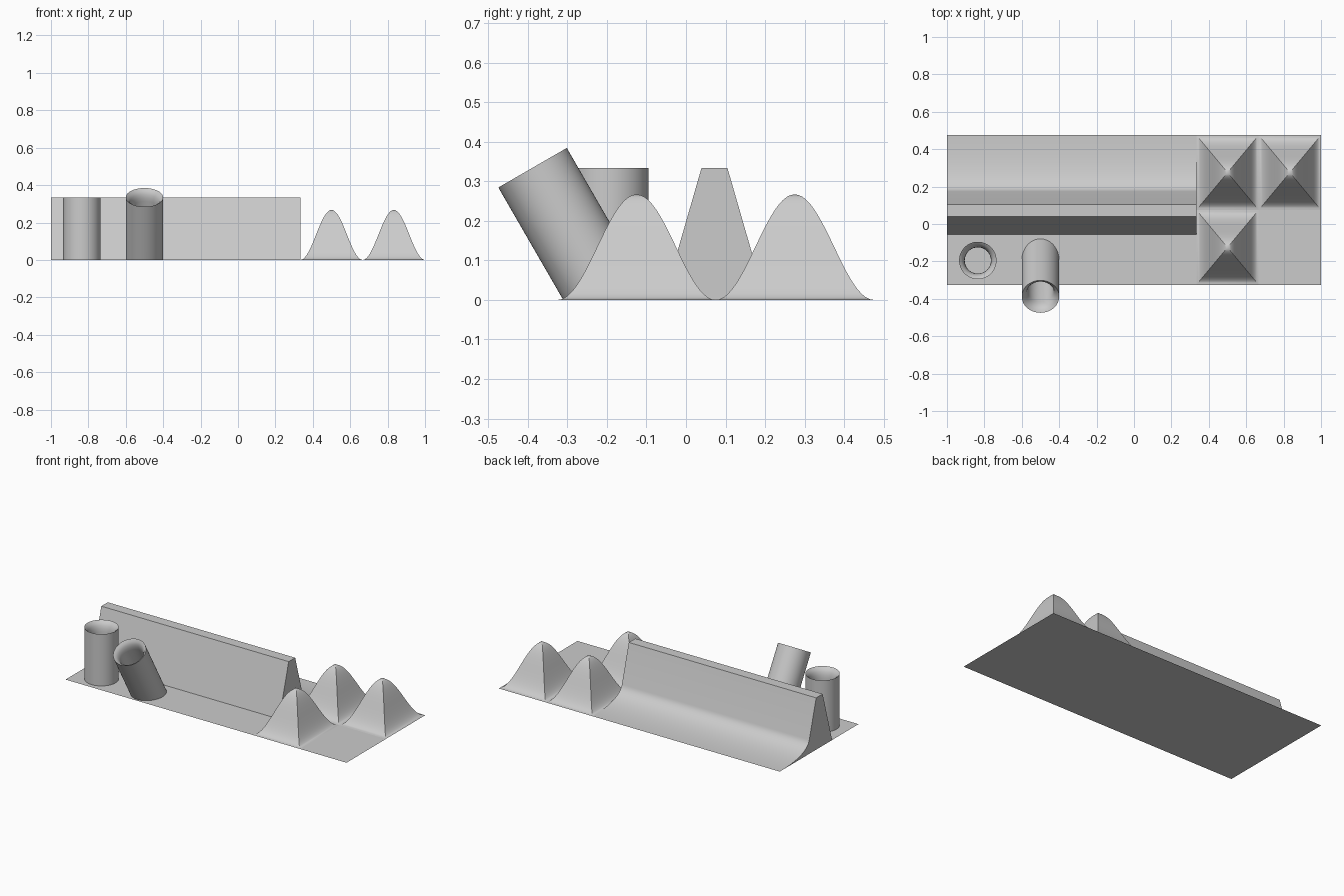
import bpy, bmesh, math
from mathutils import Matrix

cube = bpy.data.objects.get("Cube")
if cube:
    bpy.data.objects.remove(cube, do_unlink=True)

grey = bpy.data.materials.new("light grey")
grey.use_nodes = True
grey.diffuse_color = (0.6, 0.6, 0.6, 1)
grey.node_tree.nodes["Principled BSDF"].inputs["Base Color"].default_value = (0.6, 0.6, 0.6, 1)


def finish(name, bm, smooth=True):
    """Turn a bmesh into a named, coloured and shaded object."""
    mesh = bpy.data.meshes.new(name)
    bm.to_mesh(mesh)
    bm.free()
    mesh.materials.append(grey)
    ob = bpy.data.objects.new(name, mesh)
    bpy.context.collection.objects.link(ob)
    if smooth:
        bpy.ops.object.select_all(action='DESELECT')
        ob.select_set(True)
        bpy.context.view_layer.objects.active = ob
        bpy.ops.object.shade_smooth_by_angle(angle=math.radians(30))
    return ob


def bridge(bm, a, b):
    """Join two closed rings of vertices with quads."""
    n = len(a)
    for i in range(n):
        j = (i + 1) % n
        bm.faces.new((a[i], a[j], b[j], b[i]))


def hill(name, cx, cy, hx=1 / 6, hy=0.2, height=0.267, steps=20):
    """Four-sided hill with a cosine slope and creased diagonals."""
    bm = bmesh.new()
    corners = ((-1, -1), (1, -1), (1, 1), (-1, 1))
    previous = None
    for k in range(steps):
        t = 1 - k / steps
        z = height * 0.5 * (1 + math.cos(math.pi * t))
        ring = [bm.verts.new((cx + sx * hx * t, cy + sy * hy * t, z)) for sx, sy in corners]
        if previous:
            bridge(bm, previous, ring)
        previous = ring
    top = bm.verts.new((cx, cy, height))
    for i in range(4):
        bm.faces.new((previous[i], previous[(i + 1) % 4], top))
    return finish(name, bm)


def tube(name, x, y, length, tilt, sides=64):
    """Hollow tube with a flared mouth, leaning forward, its foot cut level with the ground."""
    profile = [(0.1, 0), (0.1, length), (0.086, length - 0.011), (0.077, length - 0.027),
               (0.072, length - 0.045), (0.07, length - 0.065), (0.07, 0)]
    place = Matrix.Translation((x, y, 0)) @ Matrix.Rotation(tilt, 4, 'X')
    bm = bmesh.new()
    previous = None
    for r, h in profile:
        ring = []
        for i in range(sides):
            a = 2 * math.pi * i / sides
            px, py = r * math.cos(a), r * math.sin(a)
            pz = h if h > 0 else -py * math.tan(tilt)
            ring.append(bm.verts.new(place @ Matrix.Translation((px, py, pz)).translation))
        if previous:
            bridge(bm, previous, ring)
        previous = ring
    return finish(name, bm)


# Ground sheet
bm = bmesh.new()
bm.faces.new([bm.verts.new((x, y, 0)) for x, y in
              ((-1, -0.325), (1, -0.325), (1, 0.475), (-1, 0.475))])
finish("ground_sheet", bm, smooth=False)

# Long wall: steep front, flat top, back sweeping out to the ground edge
profile = [(-0.057, 0), (0.039, 0.333), (0.105, 0.333)]
p0, p1, p2 = (0.175, 0.09), (0.201, 0), (0.475, 0)
for k in range(17):
    t = k / 16
    profile.append(tuple((1 - t) ** 2 * a + 2 * t * (1 - t) * b + t * t * c
                         for a, b, c in zip(p0, p1, p2)))
bm = bmesh.new()
left = [bm.verts.new((1 / 3, y, z)) for y, z in profile]
right = [bm.verts.new((-1, y, z)) for y, z in profile]
for i in range(len(profile) - 1):
    bm.faces.new((left[i], left[i + 1], right[i + 1], right[i]))
bm.faces.new(left)
bm.faces.new(right[::-1])
bmesh.ops.recalc_face_normals(bm, faces=bm.faces)
finish("swept_wall", bm)

# Three hills on a two by two grid, front outer cell left flat
hill("hill_back_inner", 0.5, 0.275)
hill("hill_back_outer", 5 / 6, 0.275)
hill("hill_front_inner", 0.5, -0.125)

# Upright and leaning tubes
tube("upright_tube", -0.835, -0.195, 0.333, 0)
tube("leaning_tube", -0.5, -0.195, 0.386, math.radians(30))
